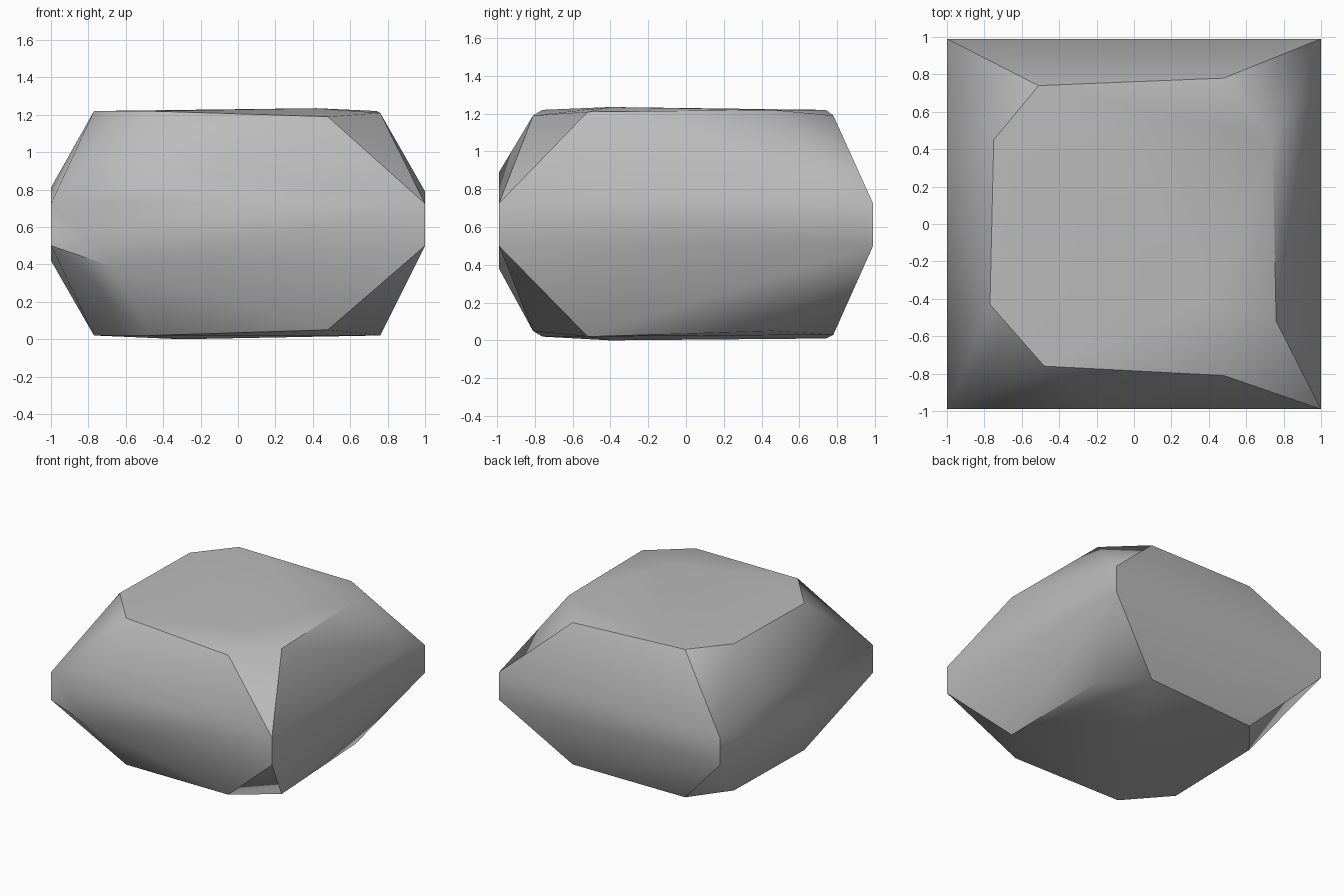
import bpy
import bmesh
import math

cube = bpy.data.objects.get("Cube")
if cube:
    bpy.data.objects.remove(cube, do_unlink=True)


def flat_material(name, colour):
    material = bpy.data.materials.new(name)
    material.use_nodes = True
    material.diffuse_color = colour
    shader = material.node_tree.nodes["Principled BSDF"]
    shader.inputs["Base Color"].default_value = colour
    shader.inputs["Roughness"].default_value = 0.9
    return material


# Eight-sided rim shared by the top and bottom: x, y, upper height, lower height
rim = [
    (0.48, -0.81, 1.19, 0.05), (0.76, -0.52, 1.21, 0.02),
    (0.74, 0.46, 1.22, 0.05), (0.48, 0.78, 1.19, 0.03),
    (-0.51, 0.74, 1.22, 0.01), (-0.75, 0.45, 1.22, 0.02),
    (-0.77, -0.43, 1.22, 0.02), (-0.48, -0.76, 1.22, 0.02),
]
points = []
for x, y, upper, lower in rim:
    points += [(x, y, upper), (x, y, lower)]

# Short upright edges at the four outer corners
half_x, half_y = 1.0, 0.99
for sx in (-1, 1):
    for sy in (-1, 1):
        points += [(sx * half_x, sy * half_y, z) for z in (0.5, 0.725)]

# Slight bulges on the upright band: front, right, left
points += [(-0.22, -half_y, 0.89), (-0.65, -half_y, 0.38)]
points += [(-half_x, 0.3, 0.81), (-half_x, 0.0, 0.42)]
points += [(half_x, 0.75, 0.79)]

# Shallow crowns in the middle of the top and bottom
points += [(0.42, -0.4, 1.235), (-0.3, -0.4, 0.0)]

# Wrap the points in a closed faceted skin
mesh = bpy.data.meshes.new("boulder")
bm = bmesh.new()
for point in points:
    bm.verts.new(point)
hull = bmesh.ops.convex_hull(bm, input=bm.verts)
loose = [v for v in bm.verts if not v.link_faces]
bmesh.ops.delete(bm, geom=loose, context="VERTS")
bmesh.ops.dissolve_limit(bm, angle_limit=math.radians(0.5),
                         verts=bm.verts, edges=bm.edges)
bmesh.ops.recalc_face_normals(bm, faces=bm.faces)
bm.to_mesh(mesh)
bm.free()

boulder = bpy.data.objects.new("boulder", mesh)
bpy.context.collection.objects.link(boulder)
mesh.materials.append(flat_material("stone grey", (0.5, 0.5, 0.5, 1.0)))

# Soft shading across the band, crisp edges around the facets
bpy.ops.object.select_all(action="DESELECT")
boulder.select_set(True)
bpy.context.view_layer.objects.active = boulder
bpy.ops.object.shade_smooth_by_angle(angle=math.radians(38))
